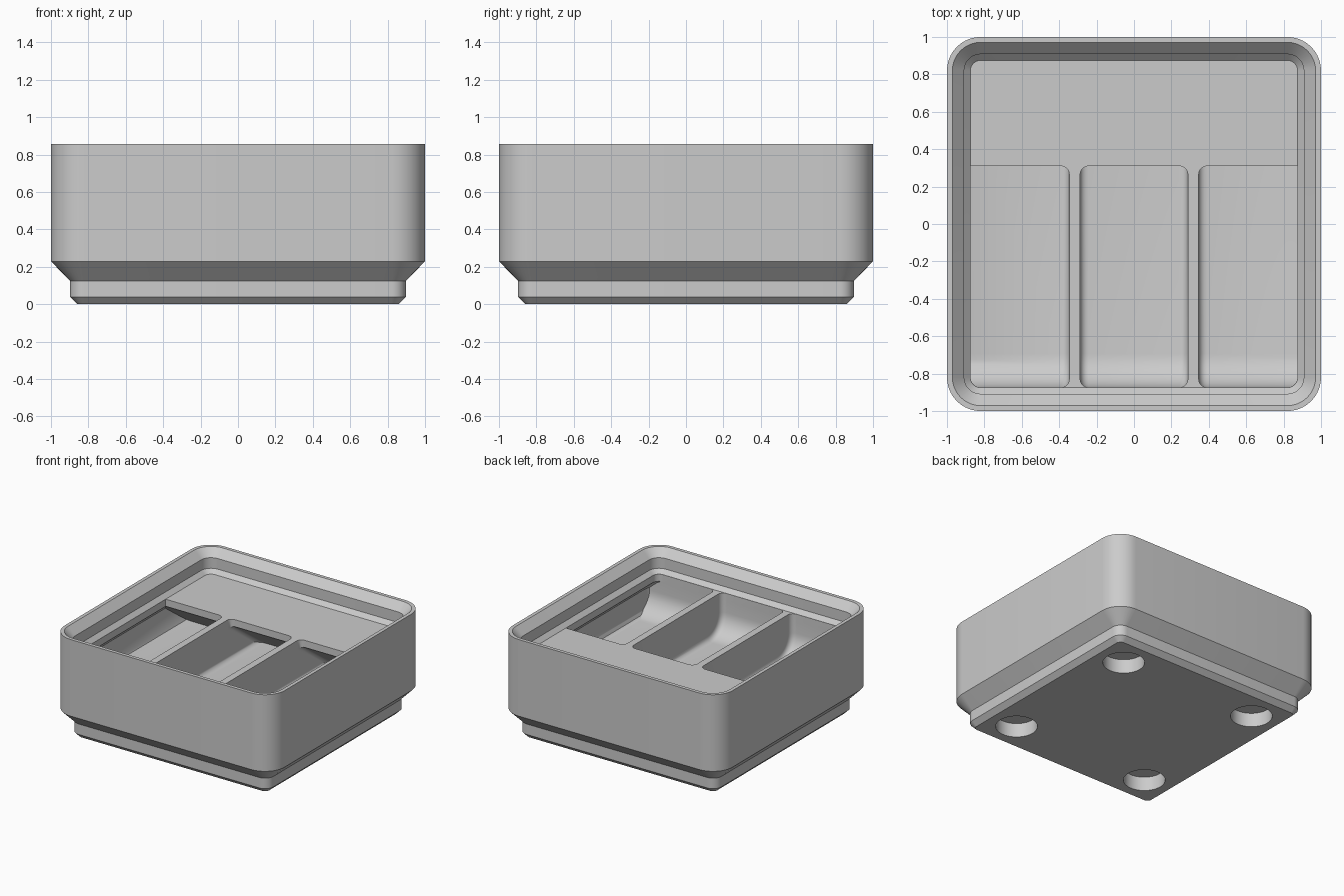
import bpy, bmesh, math
from mathutils import Matrix

if "Cube" in bpy.data.objects:
    bpy.data.objects.remove(bpy.data.objects["Cube"])

CORNER = 0.18      # outer corner radius
TOP = 0.675        # shelf and divider level
FLOOR = 0.337      # compartment floor
LIP = 0.874        # half width of the opening


def finish(bm, name):
    bmesh.ops.recalc_face_normals(bm, faces=bm.faces)
    mesh = bpy.data.meshes.new(name)
    bm.to_mesh(mesh)
    bm.free()
    obj = bpy.data.objects.new(name, mesh)
    bpy.context.collection.objects.link(obj)
    return obj


def rounded_loft(name, profile, steps=10):
    """Skin rounded squares given as (half width, height)."""
    bm = bmesh.new()
    rings = []
    for half, z in profile:
        r = max(CORNER - (1 - half), 0.038)
        ring = []
        for quarter in range(4):
            mid = math.radians(45 + 90 * quarter)
            cx = math.copysign(half - r, math.cos(mid))
            cy = math.copysign(half - r, math.sin(mid))
            for i in range(steps + 1):
                a = math.radians(90) * (quarter + i / steps)
                ring.append(bm.verts.new((cx + r * math.cos(a), cy + r * math.sin(a), z)))
        rings.append(ring)
    n = len(rings[0])
    for low, high in zip(rings, rings[1:]):
        for i in range(n):
            j = (i + 1) % n
            bm.faces.new((low[i], low[j], high[j], high[i]))
    bm.faces.new(rings[0])
    bm.faces.new(rings[-1])
    return finish(bm, name)


def compartment(name, x0, x1):
    """Side profile with a front scoop and a sloping space under the shelf."""
    scoop = 0.18
    outline = [(-LIP, TOP + 0.15)]
    for i in range(11):
        a = math.radians(9 * i)
        outline.append((-LIP + scoop * (1 - math.cos(a)), FLOOR + scoop * (1 - math.sin(a))))
    outline += [(0.695, FLOOR), (0.31, TOP - 0.058), (0.31, TOP + 0.15)]
    bm = bmesh.new()
    cap = bm.faces.new([bm.verts.new((x0, y, z)) for y, z in outline])
    ext = bmesh.ops.extrude_face_region(bm, geom=[cap])["geom"]
    moved = [v for v in ext if isinstance(v, bmesh.types.BMVert)]
    bmesh.ops.translate(bm, verts=moved, vec=(x1 - x0, 0, 0))
    bmesh.ops.recalc_face_normals(bm, faces=bm.faces)
    # round the edges that meet the dividers
    edges = [e for e in bm.edges if abs(e.verts[0].co.x - e.verts[1].co.x) < 1e-5]
    bmesh.ops.bevel(bm, geom=edges, offset=0.045, segments=5, profile=0.5, affect='EDGES')
    return finish(bm, name)


def boolean(obj, tool, operation):
    mod = obj.modifiers.new(operation, 'BOOLEAN')
    mod.operation = operation
    mod.solver = 'EXACT'
    mod.object = tool
    tool.hide_render = True
    bpy.context.view_layer.objects.active = obj
    bpy.ops.object.modifier_apply(modifier=mod.name)


# Body: stepped foot, straight wall and stacking lip
body = rounded_loft("storage_bin", [
    (0.858, 0), (0.897, 0.039), (0.897, 0.125), (1, 0.229), (1, 0.858),
    (0.971, 0.858), (0.908, 0.795), (0.908, 0.708), (0.8747, TOP)])

# Compartments, widened beneath the lip
cutters = []
for name, x0, x1 in (("left_space", 0.346, 1.2), ("middle_space", -0.288, 0.288),
                     ("right_space", -1.2, -0.346)):
    space = compartment(name, x0, x1)
    envelope = rounded_loft("envelope", [
        (0.915, FLOOR - 0.001), (0.942, FLOOR + 0.013), (0.954, FLOOR + 0.04),
        (0.954, 0.538), (LIP, 0.617), (LIP, 0.70)])
    boolean(space, envelope, 'INTERSECT')
    bpy.data.objects.remove(envelope)
    cutters.append(space)

# Round magnet holes in the foot
for sx in (-1, 1):
    for sy in (-1, 1):
        bm = bmesh.new()
        bmesh.ops.create_cone(bm, cap_ends=True, segments=48, radius1=0.157, radius2=0.157,
                              depth=0.232, matrix=Matrix.Translation((sx * 0.627, sy * 0.627, 0)))
        cutters.append(finish(bm, "magnet_hole"))

for cutter in cutters:
    boolean(body, cutter, 'DIFFERENCE')
    bpy.data.objects.remove(cutter)

# Plain grey plastic
grey = bpy.data.materials.new("plain_grey")
grey.use_nodes = True
colour = (0.6, 0.6, 0.6, 1)
grey.diffuse_color = colour
grey.node_tree.nodes["Principled BSDF"].inputs["Base Color"].default_value = colour
body.data.materials.clear()
body.data.materials.append(grey)

bpy.ops.object.select_all(action='DESELECT')
body.select_set(True)
bpy.context.view_layer.objects.active = body
bpy.ops.object.shade_smooth_by_angle(angle=math.radians(28))
